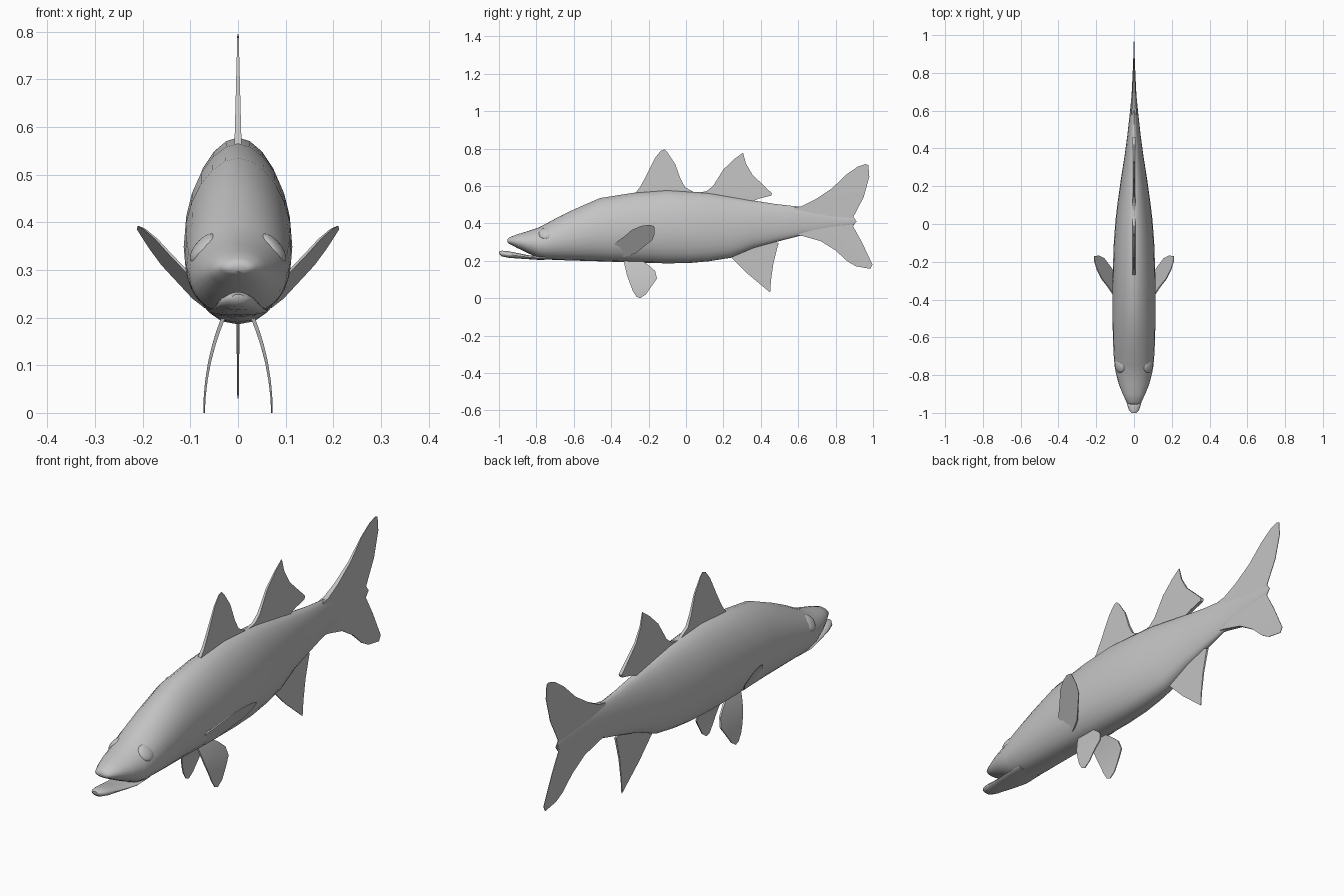
import bpy, bmesh, math
from mathutils import Vector, Matrix

skin = bpy.data.materials.new("fish_grey")
skin.diffuse_color = (0.55, 0.55, 0.55, 1)


def finish(bm, name, angle=40):
    bmesh.ops.recalc_face_normals(bm, faces=bm.faces)
    mesh = bpy.data.meshes.new(name)
    bm.to_mesh(mesh)
    bm.free()
    mesh.materials.append(skin)
    obj = bpy.data.objects.new(name, mesh)
    bpy.context.collection.objects.link(obj)
    bpy.ops.object.select_all(action='DESELECT')
    obj.select_set(True)
    bpy.context.view_layer.objects.active = obj
    bpy.ops.object.shade_smooth_by_angle(angle=math.radians(angle))
    return obj


def loft(name, stations, mid=0.45, sides=24):
    """Rings along y from (y, top, bottom, half width); mid = height of widest point."""
    bm = bmesh.new()
    rings = []
    for y, top, bottom, w in stations:
        zc = bottom + (top - bottom) * mid
        ring = []
        for i in range(sides):
            a = 2 * math.pi * i / sides
            c, s = math.cos(a), math.sin(a)
            h = top - zc if s > 0 else zc - bottom
            # slightly pointed back, fuller belly
            x = math.copysign(abs(c) ** (1.1 if s > 0 else 0.85), c) * w
            ring.append(bm.verts.new((x, y, zc + h * s)))
        rings.append(ring)
    for r0, r1 in zip(rings, rings[1:]):
        for i in range(sides):
            j = (i + 1) % sides
            bm.faces.new((r0[i], r0[j], r1[j], r1[i]))
    bm.faces.new(rings[0])
    bm.faces.new(rings[-1])
    return finish(bm, name, 50)


def fin(name, outline, centre=lambda y, z: 0.0, half=lambda y, z: 0.003):
    """Thin plate from a (y, z) outline, bent by centre() and tapered by half()."""
    bm = bmesh.new()
    bm.faces.new([bm.verts.new((0, y, z)) for y, z in outline])
    zs = [p[1] for p in outline]
    for k in range(1, 6):
        z = min(zs) + (max(zs) - min(zs)) * k / 6
        bmesh.ops.bisect_plane(bm, geom=bm.verts[:] + bm.edges[:] + bm.faces[:],
                               plane_co=(0, 0, z), plane_no=(0, 0, 1))
    bmesh.ops.triangulate(bm, faces=bm.faces[:])
    near = bm.verts[:]
    far = bmesh.ops.extrude_face_region(bm, geom=bm.faces[:], use_keep_orig=True)["geom"]
    far = [v for v in far if isinstance(v, bmesh.types.BMVert)]
    for verts, sign in ((near, -1), (far, 1)):
        for v in verts:
            y, z = v.co.y, v.co.z
            v.co.x = centre(y, z) + sign * half(y, z)
    return finish(bm, name)


# Body with upper snout
loft("body", [
    (-0.955, 0.315, 0.298, 0.020), (-0.945, 0.325, 0.290, 0.038),
    (-0.90, 0.342, 0.267, 0.060), (-0.85, 0.357, 0.243, 0.080),
    (-0.79, 0.377, 0.215, 0.096), (-0.75, 0.397, 0.207, 0.103),
    (-0.69, 0.430, 0.204, 0.108), (-0.60, 0.474, 0.201, 0.112),
    (-0.46, 0.535, 0.197, 0.114), (-0.27, 0.565, 0.190, 0.113),
    (-0.10, 0.578, 0.186, 0.107), (0.02, 0.570, 0.188, 0.098),
    (0.12, 0.563, 0.197, 0.086), (0.24, 0.543, 0.216, 0.069),
    (0.36, 0.522, 0.267, 0.050), (0.48, 0.503, 0.300, 0.034),
    (0.60, 0.490, 0.331, 0.021), (0.68, 0.475, 0.350, 0.013),
    (0.78, 0.450, 0.375, 0.008), (0.90, 0.425, 0.395, 0.003)])

# Lower jaw
loft("lower_jaw", [
    (-1.0, 0.249, 0.237, 0.012), (-0.985, 0.254, 0.223, 0.027),
    (-0.95, 0.251, 0.216, 0.038), (-0.90, 0.241, 0.212, 0.046),
    (-0.84, 0.229, 0.208, 0.054), (-0.79, 0.225, 0.205, 0.062),
    (-0.70, 0.225, 0.206, 0.060)], mid=0.5, sides=16)


def dorsal_half(y, z):
    return 0.0075 - 0.006 * min(1, max(0, (z - 0.56) / 0.23))


# Dorsal fins
fin("front_dorsal_fin", [
    (-0.27, 0.563), (-0.245, 0.595), (-0.215, 0.65), (-0.165, 0.75), (-0.135, 0.788),
    (-0.115, 0.795), (-0.10, 0.78), (-0.058, 0.718), (-0.03, 0.64), (-0.005, 0.593),
    (0.04, 0.568), (0.02, 0.53), (-0.23, 0.53)], half=dorsal_half)
fin("rear_dorsal_fin", [
    (0.07, 0.565), (0.11, 0.572), (0.145, 0.60), (0.20, 0.688), (0.26, 0.745),
    (0.305, 0.778), (0.32, 0.72), (0.355, 0.66), (0.46, 0.56), (0.455, 0.548),
    (0.39, 0.532), (0.36, 0.52), (0.34, 0.50), (0.10, 0.52)], half=dorsal_half)

# Forked tail
fin("tail_fin", [
    (0.58, 0.485), (0.62, 0.492), (0.69, 0.527), (0.78, 0.587), (0.86, 0.663), (0.92, 0.704),
    (0.96, 0.717), (0.975, 0.712), (0.98, 0.65), (0.95, 0.54), (0.895, 0.435),
    (0.912, 0.41), (0.893, 0.385), (0.94, 0.30), (0.997, 0.18), (0.985, 0.157),
    (0.91, 0.17), (0.865, 0.195), (0.80, 0.255), (0.72, 0.305), (0.62, 0.333),
    (0.58, 0.34)],
    half=lambda y, z: max(0.0012, 0.013 - 0.038 * (y - 0.58)))

# Anal fin
fin("anal_fin", [
    (0.235, 0.225), (0.33, 0.13), (0.39, 0.08), (0.45, 0.03), (0.455, 0.10),
    (0.468, 0.19), (0.495, 0.295), (0.44, 0.31), (0.36, 0.29)],
    half=lambda y, z: 0.0015 + 0.012 * max(0, z - 0.03))

for side, sign in (("right", 1), ("left", -1)):
    # Pelvic fins, bowed outward and hanging down
    fin(side + "_pelvic_fin", [
        (-0.335, 0.205), (-0.315, 0.12), (-0.285, 0.04), (-0.265, 0.008), (-0.245, 0.0),
        (-0.215, 0.02), (-0.155, 0.105), (-0.165, 0.145), (-0.195, 0.172),
        (-0.24, 0.205)],
        centre=lambda y, z, s=sign: s * (0.071 - 1.0 * z * z),
        half=lambda y, z: 0.0015 + 0.015 * z)
    # Pectoral fins, swept up and back
    fin(side + "_pectoral_fin", [
        (-0.38, 0.295), (-0.378, 0.25), (-0.365, 0.23), (-0.33, 0.22), (-0.27, 0.24),
        (-0.18, 0.31), (-0.167, 0.345), (-0.17, 0.385), (-0.20, 0.392), (-0.24, 0.386),
        (-0.29, 0.365), (-0.33, 0.33)],
        centre=lambda y, z, s=sign: s * (0.102 + 0.22 * (y + 0.38) + 0.66 * (z - 0.29)),
        half=lambda y, z: 0.004 - 0.012 * max(0, y + 0.38))
    # Eyes, flattened ellipsoids lying on the sloping cheek
    n = Vector((0.77 * sign, -0.12, 0.64)).normalized()
    frame = n.to_track_quat('Z', 'Y').to_matrix().to_4x4()
    bm = bmesh.new()
    bmesh.ops.create_uvsphere(
        bm, u_segments=20, v_segments=10, radius=1,
        matrix=Matrix.Translation((0.074 * sign, -0.75, 0.346))
        @ frame @ Matrix.Diagonal((0.038, 0.038, 0.016, 1)))
    finish(bm, side + "_eye")
